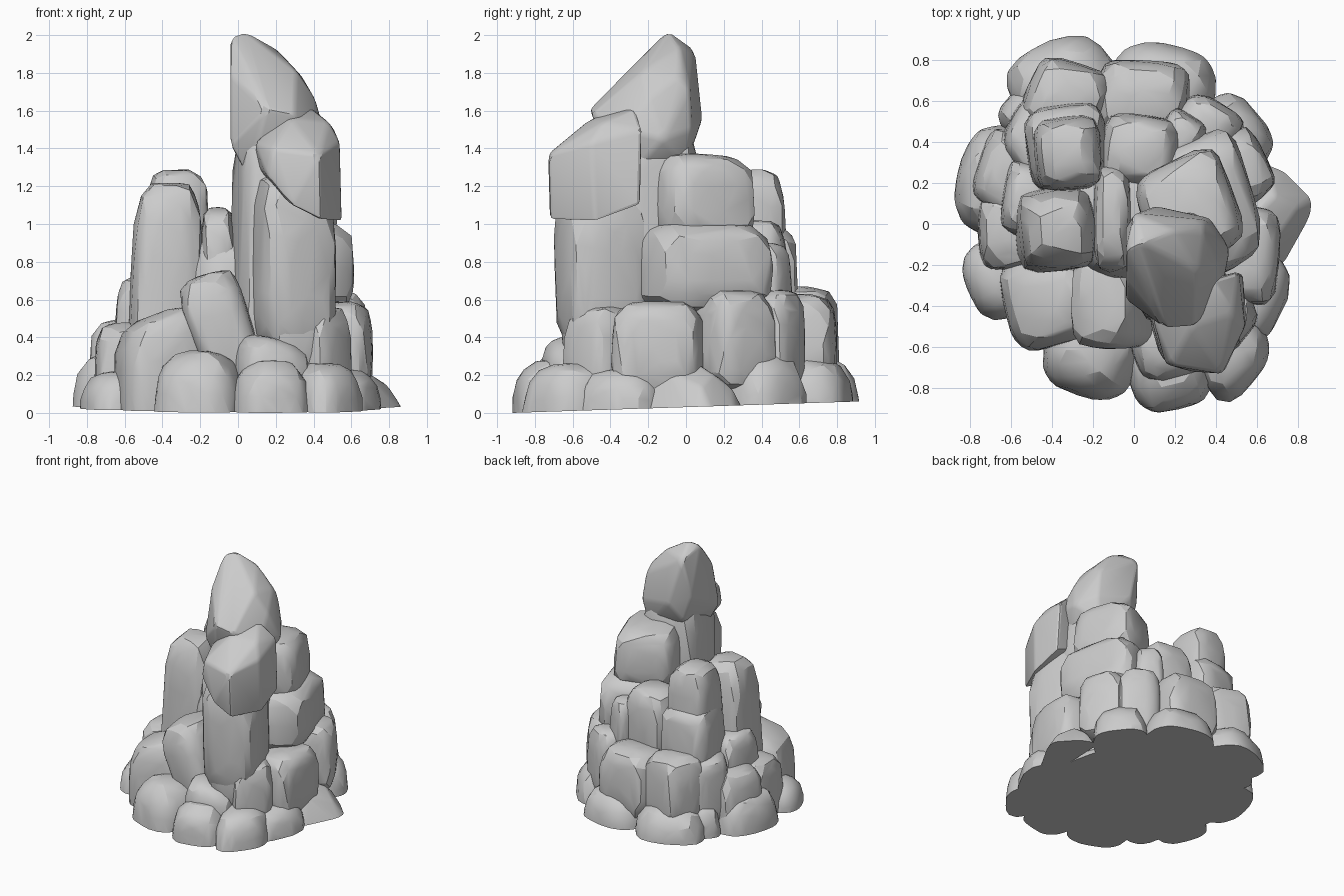
import bpy
import bmesh
import math
import random
from mathutils import Matrix

random.seed(7)
if "Cube" in bpy.data.objects:
    bpy.data.objects.remove(bpy.data.objects["Cube"])

stone = bpy.data.materials.new("light_grey_stone")
stone.use_nodes = True
GREY = (0.6, 0.6, 0.6, 1)
stone.diffuse_color = GREY
stone.node_tree.nodes["Principled BSDF"].inputs["Base Color"].default_value = GREY


def finish(name, bm):
    """Slice the rock on the sloping ground plane and make the object."""
    geom = bm.verts[:] + bm.edges[:] + bm.faces[:]
    cut = bmesh.ops.bisect_plane(bm, geom=geom, plane_co=(0, -0.92, 0),
                                 plane_no=(0, -0.033, 1), clear_inner=True)
    rim = [e for e in cut["geom_cut"] if isinstance(e, bmesh.types.BMEdge)]
    if rim:
        bmesh.ops.edgeloop_fill(bm, edges=rim)
    bmesh.ops.recalc_face_normals(bm, faces=bm.faces[:])
    mesh = bpy.data.meshes.new(name)
    bm.to_mesh(mesh)
    bm.free()
    mesh.materials.append(stone)
    obj = bpy.data.objects.new(name, mesh)
    bpy.context.collection.objects.link(obj)
    bpy.ops.object.select_all(action="DESELECT")
    obj.select_set(True)
    bpy.context.view_layer.objects.active = obj
    bpy.ops.object.shade_smooth_by_angle(angle=math.radians(22))


def hull(bm, points):
    for p in points:
        bm.verts.new(p)
    out = bmesh.ops.convex_hull(bm, input=bm.verts[:])
    spare = {g for g in out["geom_interior"] + out["geom_unused"]
             if isinstance(g, bmesh.types.BMVert)}
    bmesh.ops.delete(bm, geom=list(spare), context="VERTS")


def rock(name, xs, ys, zs, taper=0.1, rise_x=0, rise_y=0, lean=0, turn=None, power=4.5):
    """Rounded boulder filling a box, turned outward unless told otherwise."""
    src = bmesh.new()
    bmesh.ops.create_icosphere(src, subdivisions=3, radius=1)
    sphere = [v.co.copy() for v in src.verts]
    src.free()
    half = [(b - a) / 2 for a, b in (xs, ys, zs)]
    mid = [(b + a) / 2 for a, b in (xs, ys, zs)]
    angle = math.atan2(mid[1], mid[0]) if turn is None else math.radians(turn)
    spin = Matrix.Rotation(angle, 3, "Z")
    shape = []
    for p in sphere:
        norm = sum(abs(c) ** power for c in p) ** (1 / power)
        shape.append(spin @ (p / norm * random.uniform(0.96, 1.01)))
    wide, deep, tall = (max(abs(p[i]) for p in shape) for i in range(3))
    points = []
    for p in shape:
        t = (p.z / tall + 1) / 2
        width = 1 - taper * t
        u, v = p.x / wide * width, p.y / deep * width
        drop = (abs(rise_x) - rise_x * u) / 2 + (abs(rise_y) - rise_y * v) / 2
        points.append((mid[0] + half[0] * u + lean * (t - 0.5),
                       mid[1] + half[1] * v,
                       zs[0] + 2 * half[2] * t - t * drop))
    bm = bmesh.new()
    hull(bm, points)
    finish(name, bm)


def faceted(name, points, bevel=0.02):
    """Angular boulder from its corners, with rounded edges."""
    bm = bmesh.new()
    hull(bm, points)
    bmesh.ops.dissolve_limit(bm, angle_limit=math.radians(8),
                             verts=bm.verts[:], edges=bm.edges[:])
    bmesh.ops.bevel(bm, geom=bm.edges[:], offset=bevel, segments=2,
                    profile=0.5, affect="EDGES")
    finish(name, bm)


# Hidden filling behind the boulders
rock("core_base", (-.76, .68), (-.79, .82), (-.15, .15), turn=22)
rock("core_lower", (-.6, .6), (-.58, .68), (-.2, .52), turn=22)
rock("core_upper", (-.44, .48), (-.3, .45), (.2, .95), turn=22)

# Low ring of half-buried boulders, each with its top height
ring = {
    "base_front_right": ((-.46, .06), (-.87, -.36), .33),
    "base_front": ((-.05, .39), (-.93, -.48), .28),
    "base_front_left": ((.25, .67), (-.88, -.3), .27),
    "base_left_front": ((.36, .77), (-.58, -.06), .24),
    "base_left_back": ((.22, .69), (.15, .65), .32),
    "base_back_left": ((-.16, .42), (.36, .9), .3),
    "base_back_right": ((-.64, -.02), (.38, .94), .3),
    "base_right_back": ((-.89, -.38), (-.11, .5), .33),
    "base_right_front": ((-.85, -.4), (-.48, -.02), .22),
    "base_right_pebble": ((-.67, -.38), (.38, .68), .28),
}
for name, (xs, ys, top) in ring.items():
    rock(name, xs, ys, (-top, top), 0.08, power=3)

# Pointed boulder on the left side
faceted("base_left_point", (
    (.91, .16, -.05), (.91, .05, -.05), (.6, -.25, -.05), (.6, .34, -.05),
    (.8, .26, -.05), (.78, -.18, -.05), (.66, -.2, .13), (.66, .25, .13),
    (.69, -.08, .21), (.69, .14, .21), (.55, 0, .3), (.8, .08, .14)))

# Second tier
rock("slab_right_front", (-.66, -.16), (-.62, -.1), (-.2, .62), .02, rise_x=.17, turn=14)
rock("slab_front", (-.25, .08), (-.61, -.15), (.12, .8), 0, rise_x=.13, lean=-.2, turn=0)
rock("mid_front", (-.04, .39), (-.78, -.38), (.05, .44), .12, rise_x=-.08, power=3.5)
rock("mid_front_left", (.26, .61), (-.66, -.22), (.05, .57), .1)
rock("mid_left_front", (.36, .72), (-.4, .11), (.1, .59), .05, turn=-6)
rock("mid_left", (.3, .69), (.03, .48), (.12, .65), .06, turn=30)
rock("mid_left_back", (.14, .54), (.3, .64), (.1, .65), .06)
rock("mid_back_left", (-.2, .28), (.4, .81), (.1, .63), .08)
rock("mid_back_right", (-.56, -.1), (.4, .82), (.1, .67), .08, turn=-20)
rock("mid_right_back", (-.65, -.36), (.2, .63), (.05, .62), .1)
rock("mid_right", (-.8, -.4), (0, .48), (-.1, .5), .1)
rock("mid_right_front", (-.77, -.4), (-.24, .18), (-.1, .48), .1)
rock("mid_right_inner", (-.66, -.36), (-.1, .33), (.2, .72), .14)

# Right-hand columns
rock("column_right", (-.59, -.16), (-.25, .2), (.1, 1.22), .16, lean=.02, turn=4)
rock("column_right_back", (-.5, -.14), (.15, .54), (.7, 1.29), .12, turn=5)
rock("column_back_foot", (-.54, -.11), (.15, .6), (.4, 1), .05, turn=8)
rock("wedge_middle", (-.2, -.01), (-.24, .3), (.4, 1.09), .02, turn=0)
rock("block_back", (-.18, .24), (.16, .55), (.4, 1.02), .08, turn=-8)
rock("nub_back", (.1, .36), (.28, .57), (.5, .9), .15)

# Left-hand stacked blocks
rock("block_left_lower", (.02, .62), (-.33, .47), (.53, 1.01), .04, turn=20)
rock("block_left_upper", (0, .54), (-.25, .38), (.9, 1.39), .08, rise_y=-.03, turn=22)

# Tall pillars
rock("pillar_back", (-.04, .44), (-.48, .08), (.1, 1.6), .02, turn=12)
rock("pillar_front", (.06, .52), (-.7, -.18), (.3, 1.32), -.01, rise_x=-.15, turn=16)
rock("pillar_front_foot", (.14, .48), (-.66, -.3), (.2, .8), -.06, turn=16)
faceted("pillar_front_cap", (
    (.18, -.69, 1.4), (.43, -.73, 1.37), (.15, -.68, 1.26), (.28, -.72, 1.1),
    (.44, -.72, 1.02), (.54, -.5, 1.43), (.55, -.48, 1.01), (.53, -.24, 1.1),
    (.51, -.23, 1.5), (.38, -.27, 1.62), (.2, -.35, 1.55), (.09, -.46, 1.43),
    (.1, -.33, 1.3), (.48, -.44, 1.54), (.28, -.5, 1.56)))

# Slanting peak
faceted("pillar_peak", (
    (-.04, -.37, 1.42), (.15, -.51, 1.61), (.3, -.5, 1.58), (.43, -.33, 1.5),
    (.47, -.12, 1.45), (.37, .03, 1.5), (.1, .09, 1.56), (-.04, -.01, 1.6),
    (-.04, -.13, 1.99), (0, .05, 1.92), (.04, -.09, 2.02), (.2, -.03, 1.93),
    (.34, -.04, 1.78), (.34, .02, 1.72), (.31, -.23, 1.81), (-.04, -.28, 1.79),
    (.12, -.32, 1.77), (.41, -.2, 1.66), (.05, -.36, 1.25), (.36, -.3, 1.25),
    (.33, 0, 1.3), (.02, 0, 1.4)))
